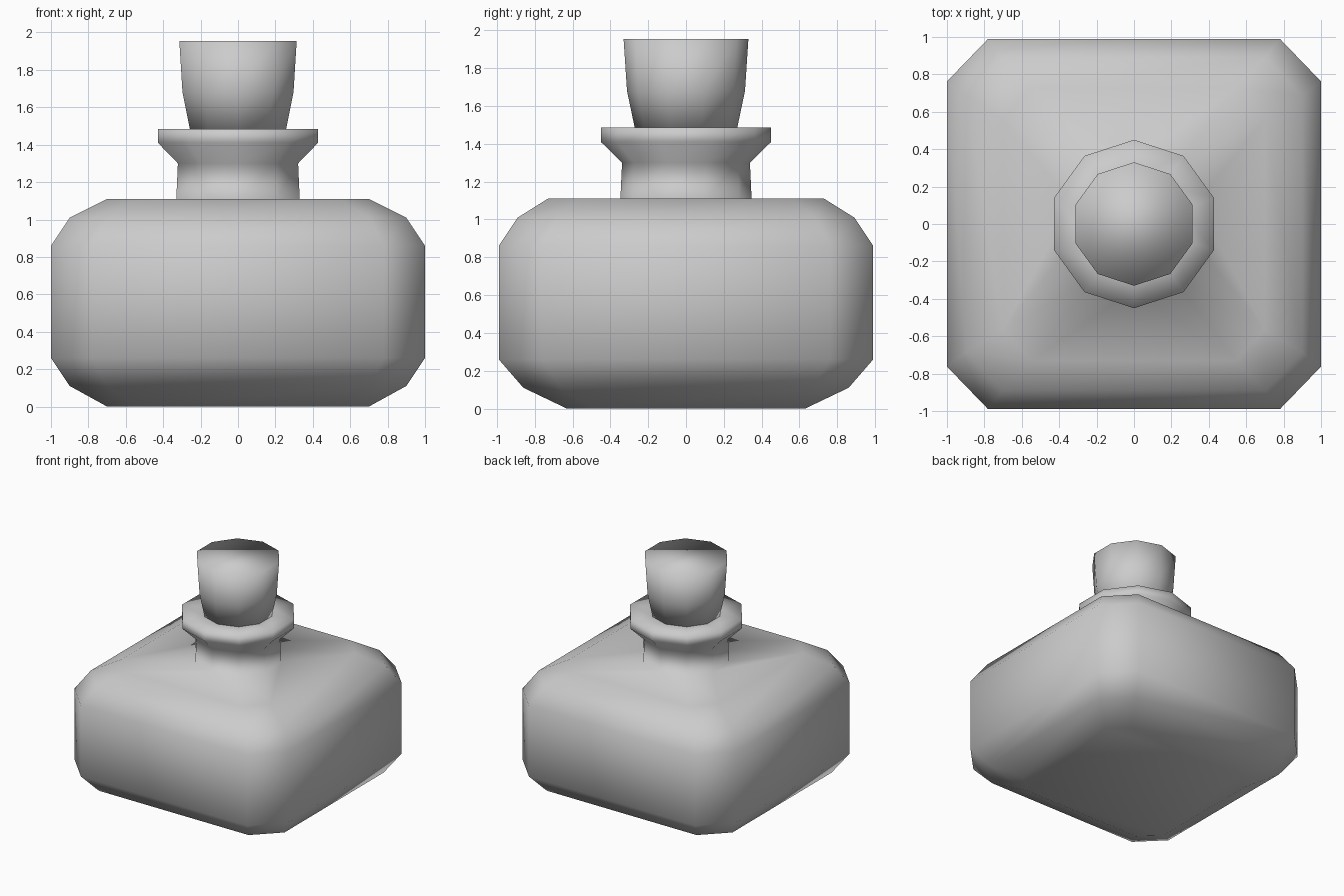
import bpy, bmesh
from math import cos, sin, pi

if "Cube" in bpy.data.objects:
    bpy.data.objects.remove(bpy.data.objects["Cube"])


def octagon(bm, z, a, b):
    """Rectangle ring of half size a x b with cut corners."""
    u, v = a * 0.78, b * 0.77
    pts = [(a, -v), (a, v), (u, b), (-u, b), (-a, v), (-a, -v), (-u, -b), (u, -b)]
    return [bm.verts.new((x, y, z)) for x, y in pts]


def decagon(bm, z, r):
    """Ten-sided ring with corners on the y axis."""
    return [bm.verts.new((r * cos(pi / 2 + i * pi / 5), r * sin(pi / 2 + i * pi / 5), z))
            for i in range(10)]


def skin(bm, rings):
    """Join neighbouring rings of equal count with quads."""
    for lo, hi in zip(rings, rings[1:]):
        n = len(lo)
        for i in range(n):
            j = (i + 1) % n
            bm.faces.new((lo[i], lo[j], hi[j], hi[i]))


def ring_edges(bm, ring):
    return [bm.edges.get((ring[i], ring[i - 1])) for i in range(len(ring))]


def finish(bm, name):
    bmesh.ops.recalc_face_normals(bm, faces=bm.faces[:])
    mesh = bpy.data.meshes.new(name)
    bm.to_mesh(mesh)
    bm.free()
    mesh.shade_smooth()
    obj = bpy.data.objects.new(name, mesh)
    bpy.context.collection.objects.link(obj)
    return obj


# Bottle: squared body, flat shoulder, neck and flared lip in one smooth skin
bm = bmesh.new()
body = [octagon(bm, z, a, b) for z, a, b in [
    (0, 0.70, 0.63), (0.11, 0.90, 0.86), (0.26, 1.0, 0.99),
    (0.86, 1.0, 0.99), (1.01, 0.90, 0.89), (1.11, 0.70, 0.73)]]
skin(bm, body)
bm.faces.new(body[0])
neck = [decagon(bm, z, r) for z, r in [
    (1.11, 0.347), (1.30, 0.338), (1.41, 0.45), (1.485, 0.45), (1.485, 0.265)]]
skin(bm, neck)
bmesh.ops.triangle_fill(bm, use_beauty=True,
                        edges=ring_edges(bm, body[-1]) + ring_edges(bm, neck[0]))
finish(bm, "bottle")

# Stopper: tapered ten-sided plug resting in the lip
bm = bmesh.new()
plug = [decagon(bm, z, r) for z, r in [(1.48, 0.27), (1.68, 0.312), (1.955, 0.33)]]
skin(bm, plug)
bm.faces.new(plug[0])
bm.faces.new(plug[-1])
finish(bm, "stopper")
